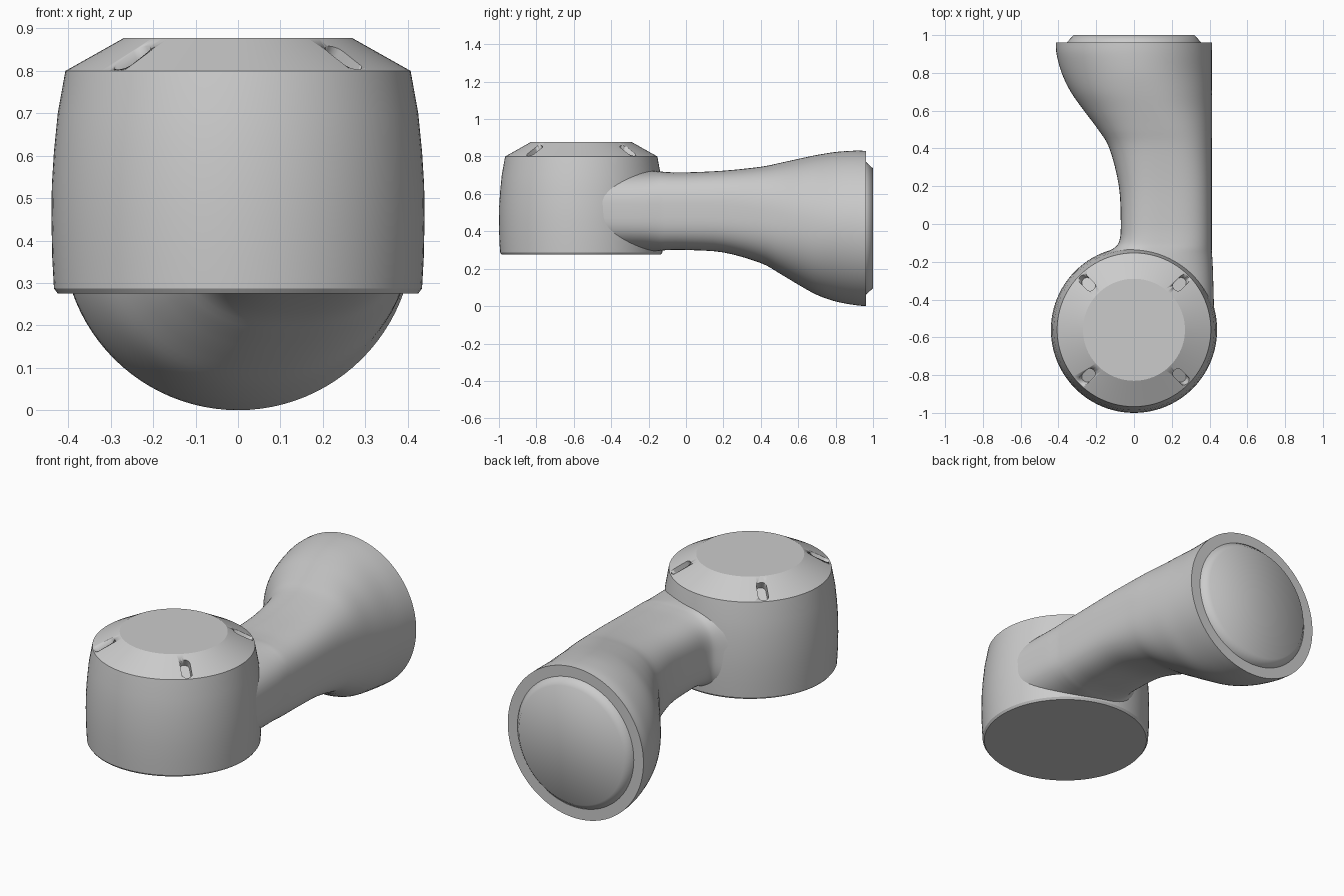
import bpy, bmesh
from math import sin, cos, pi, radians, copysign
from mathutils import Matrix, Vector

if "Cube" in bpy.data.objects:
    bpy.data.objects.remove(bpy.data.objects["Cube"])


def loft(name, rings, angle=25):
    """Skin a list of closed point rings and cap both ends."""
    bm = bmesh.new()
    loops = [[bm.verts.new(p) for p in ring] for ring in rings]
    n = len(loops[0])
    for a, b in zip(loops, loops[1:]):
        for i in range(n):
            j = (i + 1) % n
            bm.faces.new((a[i], a[j], b[j], b[i]))
    bm.faces.new(loops[0])
    bm.faces.new(loops[-1])
    bmesh.ops.recalc_face_normals(bm, faces=bm.faces)
    mesh = bpy.data.meshes.new(name)
    bm.to_mesh(mesh)
    bm.free()
    ob = bpy.data.objects.new(name, mesh)
    bpy.context.collection.objects.link(ob)
    bpy.ops.object.select_all(action='DESELECT')
    ob.select_set(True)
    bpy.context.view_layer.objects.active = ob
    bpy.ops.object.shade_smooth_by_angle(angle=radians(angle))
    return ob


def circle(n):
    return [(cos(2 * pi * i / n), sin(2 * pi * i / n)) for i in range(n)]


# Round housing with barrel wall and conical lid
HEAD_Y = -0.56
profile = [(0.425, 0.275), (0.434, 0.287), (0.438, 0.36), (0.44, 0.45), (0.439, 0.53),
           (0.434, 0.61), (0.425, 0.70), (0.407, 0.80), (0.27, 0.877)]
head = loft("housing", [[(r * c, HEAD_Y + r * s, z) for c, s in circle(96)]
                        for r, z in profile])

# Four radial slots in the lid
for k in range(4):
    stadium = [(0.026 * c + copysign(0.03, c), 0.026 * s) for c, s in circle(26)]
    cutter = loft("slot_cutter", [[(x, y, z) for x, y in stadium] for z in (-0.045, 0.06)])
    cutter.hide_render = True
    turn = Matrix.Rotation(radians(45 + 90 * k), 4, 'Z')
    tilt = Matrix.Rotation(radians(29), 4, 'Y')
    cutter.data.transform(Matrix.Translation((0, HEAD_Y, 0)) @ turn
                          @ Matrix.Translation((0.352, 0, 0.831)) @ tilt)
    mod = head.modifiers.new("slot", 'BOOLEAN')
    mod.operation = 'DIFFERENCE'
    mod.solver = 'EXACT'
    mod.object = cutter
    bpy.context.view_layer.objects.active = head
    bpy.ops.object.modifier_apply(modifier=mod.name)
    bpy.data.objects.remove(cutter)

# Arm flaring to a bell: y, left, right, bottom, top, squareness
rows = [(-0.50, -0.30, 0.425, 0.292, 0.725, 3.0),
        (-0.25, -0.28, 0.418, 0.292, 0.725, 3.0),
        (-0.17, -0.19, 0.414, 0.294, 0.722, 3.0),
        (-0.13, -0.11, 0.412, 0.297, 0.719, 3.0),
        (-0.09, -0.078, 0.412, 0.30, 0.716, 3.0),
        (0.00, -0.07, 0.412, 0.30, 0.715, 3.0),
        (0.20, -0.08, 0.412, 0.287, 0.724, 2.9),
        (0.40, -0.13, 0.412, 0.23, 0.745, 2.6),
        (0.50, -0.19, 0.413, 0.175, 0.765, 2.4),
        (0.60, -0.265, 0.413, 0.115, 0.787, 2.2),
        (0.70, -0.335, 0.413, 0.06, 0.808, 2.1),
        (0.80, -0.383, 0.413, 0.025, 0.824, 2.0),
        (0.90, -0.41, 0.413, 0.006, 0.831, 2.0),
        (0.962, -0.414, 0.414, 0.0, 0.83, 2.0)]


def smooth_rows(rows, steps):
    """Catmull-Rom through the rows."""
    out = []
    for i in range(len(rows) - 1):
        p = [Vector(rows[min(max(i + d, 0), len(rows) - 1)]) for d in (-1, 0, 1, 2)]
        for s in range(steps):
            t = s / steps
            out.append(0.5 * (2 * p[1] + (p[2] - p[0]) * t
                              + (2 * p[0] - 5 * p[1] + 4 * p[2] - p[3]) * t * t
                              + (3 * p[1] - p[0] - 3 * p[2] + p[3]) * t ** 3))
    return out + [Vector(rows[-1])]


def section(row):
    y, x0, x1, z0, z1, e = row
    return [((x0 + x1) / 2 + (x1 - x0) / 2 * copysign(abs(c) ** (2 / e), c), y,
             (z0 + z1) / 2 + (z1 - z0) / 2 * copysign(abs(s) ** (2 / e), s))
            for c, s in circle(96)]


loft("flared_arm", [section(r) for r in smooth_rows(rows, 4)], 40)

# Chamfered plug in the bell mouth
loft("bell_plug", [[(r * c, y, 0.416 + r * s) for c, s in circle(96)]
                   for r, y in [(0.355, 0.94), (0.355, 0.962), (0.32, 1.0)]], 60)
